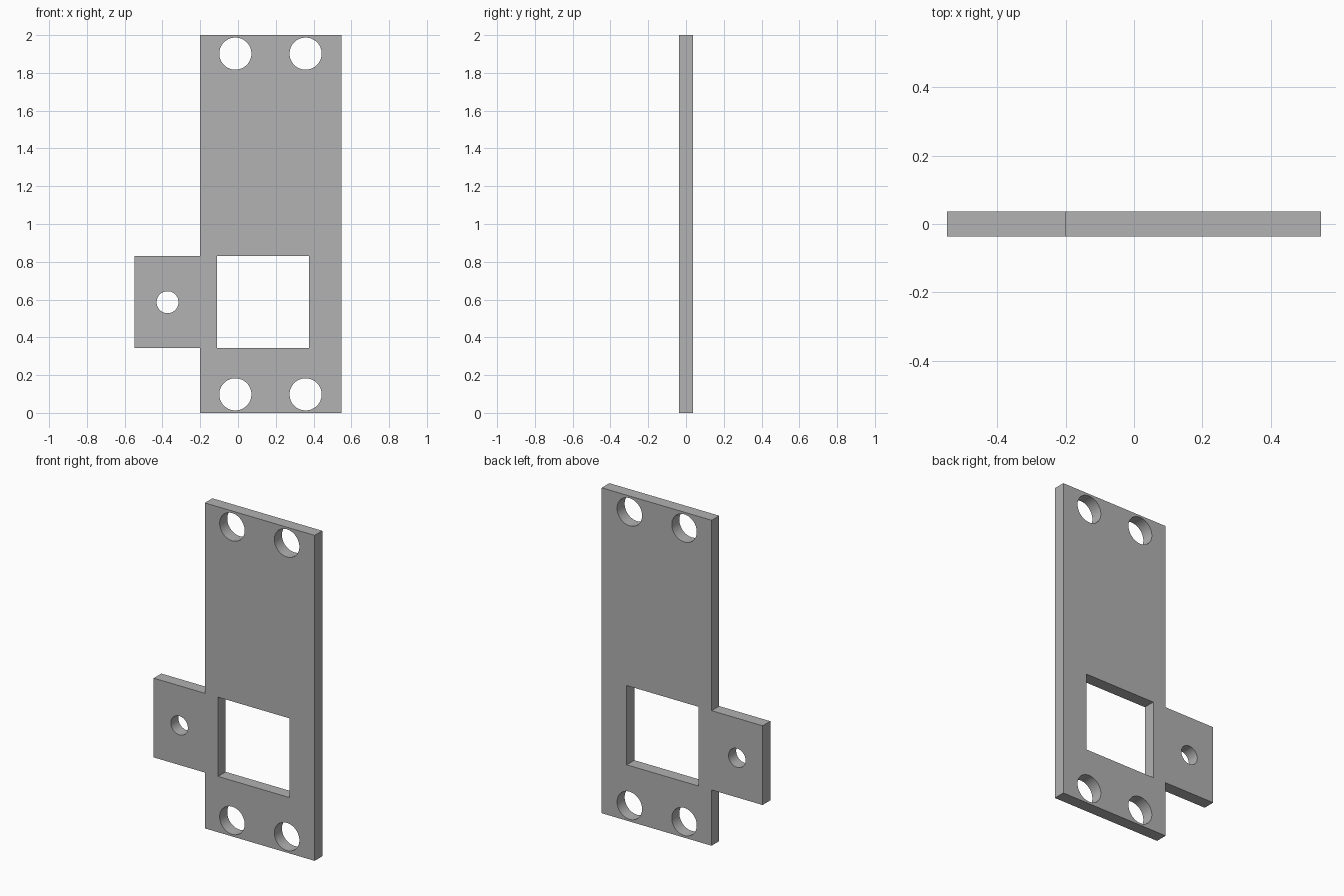
import bpy, bmesh, math
from mathutils import Matrix

default = bpy.data.objects.get("Cube")
if default:
    bpy.data.objects.remove(default, do_unlink=True)

HALF_WIDTH, HALF_DEPTH, HEIGHT = 0.547, 0.037, 2.0
EDGE = -0.2                      # left edge of the main plate
LOW, HIGH = 0.343, 0.83          # shared by side tab and window


def rectangle(x0, x1, z0, z1):
    return [(x0, z0), (x1, z0), (x1, z1), (x0, z1)]


def circle(x, z, radius, sides=64):
    steps = [math.tau * i / sides for i in range(sides)]
    return [(x + radius * math.cos(a), z + radius * math.sin(a)) for a in steps]


# Outline of the plate with its side tab
outline = [(EDGE, 0), (HALF_WIDTH, 0), (HALF_WIDTH, HEIGHT), (EDGE, HEIGHT),
           (EDGE, HIGH), (-HALF_WIDTH, HIGH), (-HALF_WIDTH, LOW), (EDGE, LOW)]

# Square window, tab hole and four corner holes
loops = [outline, rectangle(-0.11, 0.377, LOW, HIGH), circle(-0.373, 0.586, 0.058)]
for x in (-0.014, 0.358):
    for z in (0.098, HEIGHT - 0.098):
        loops.append(circle(x, z, 0.085))

# Filled, extruded profile
profile = bpy.data.curves.new("plate_profile", "CURVE")
profile.dimensions = "2D"
profile.fill_mode = "BOTH"
profile.extrude = HALF_DEPTH
for loop in loops:
    spline = profile.splines.new("POLY")
    spline.points.add(len(loop) - 1)
    for point, (x, z) in zip(spline.points, loop):
        point.co = (x, z, 0, 1)
    spline.use_cyclic_u = True

plate = bpy.data.objects.new("mounting_plate", profile)
bpy.context.collection.objects.link(plate)
bpy.ops.object.select_all(action="DESELECT")
plate.select_set(True)
bpy.context.view_layer.objects.active = plate
bpy.ops.object.convert(target="MESH")
plate = bpy.context.object
plate.name = "mounting_plate"

# Stand the plate upright and weld caps to walls
bm = bmesh.new()
bm.from_mesh(plate.data)
bm.transform(Matrix.Rotation(math.pi / 2, 4, "X"))
bmesh.ops.remove_doubles(bm, verts=bm.verts, dist=0.0001)
bmesh.ops.recalc_face_normals(bm, faces=bm.faces)
bm.to_mesh(plate.data)
bm.free()

# Plain grey finish
grey = bpy.data.materials.new("grey")
grey.use_nodes = True
colour = (0.445, 0.445, 0.445, 1)
grey.diffuse_color = colour
grey.node_tree.nodes["Principled BSDF"].inputs["Base Color"].default_value = colour
plate.data.materials.clear()
plate.data.materials.append(grey)
bpy.ops.object.shade_smooth_by_angle(angle=math.radians(30))
